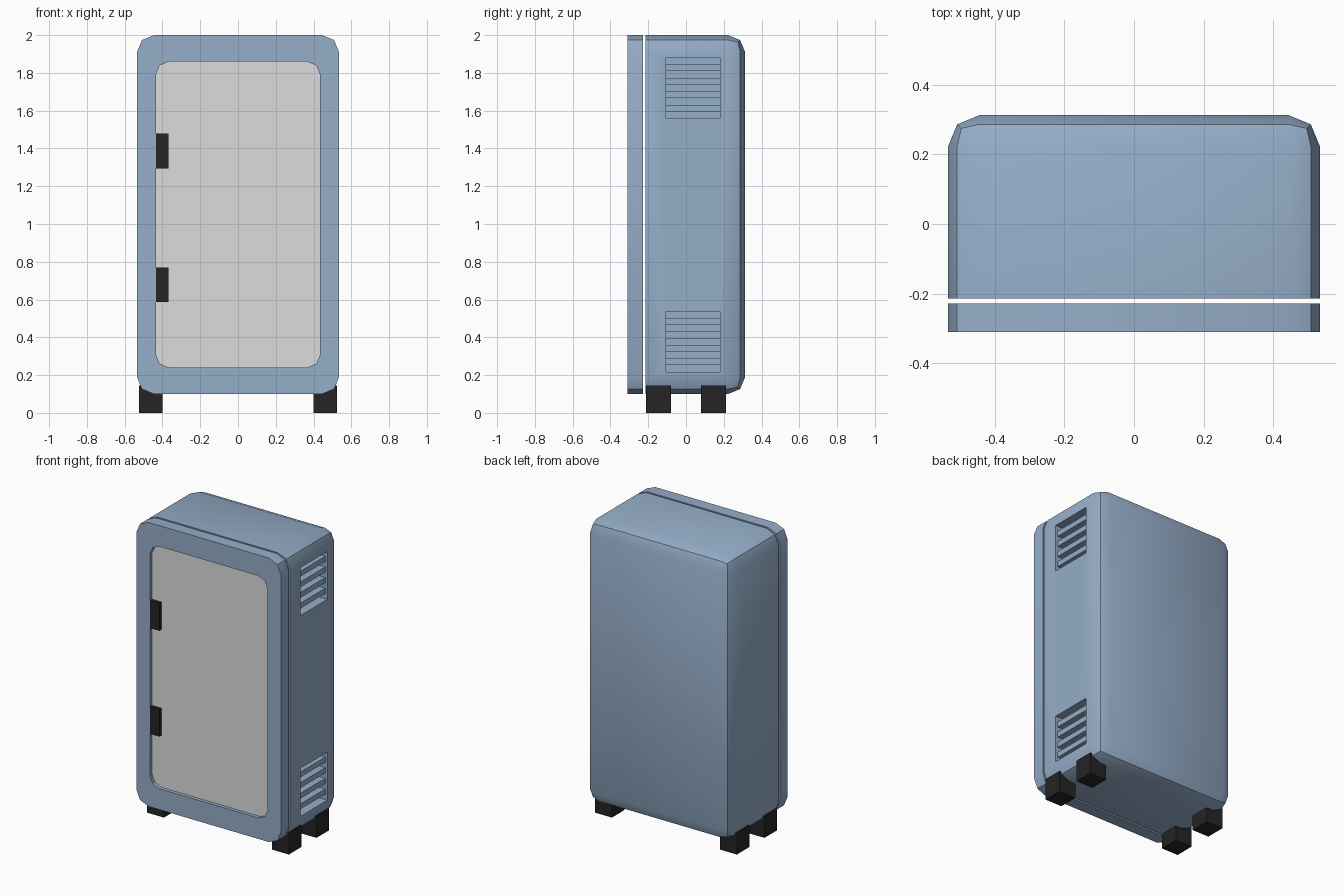
import bpy, bmesh, math
from mathutils import Matrix, Vector

if "Cube" in bpy.data.objects:
    bpy.data.objects.remove(bpy.data.objects["Cube"])


def material(name, rgb):
    m = bpy.data.materials.new(name)
    m.diffuse_color = (*rgb, 1)
    m.use_nodes = True
    m.node_tree.nodes["Principled BSDF"].inputs["Base Color"].default_value = m.diffuse_color
    return m


BLUE = material("steel blue", (0.30, 0.42, 0.58))
GRAY = material("light gray", (0.72, 0.72, 0.72))
BLACK = material("black rubber", (0.018, 0.018, 0.018))


def finish(name, bm, *mats):
    bmesh.ops.recalc_face_normals(bm, faces=bm.faces)
    me = bpy.data.meshes.new(name)
    bm.to_mesh(me)
    bm.free()
    for m in mats:
        me.materials.append(m)
    ob = bpy.data.objects.new(name, me)
    bpy.context.collection.objects.link(ob)
    return ob


def box_bm(lo, hi):
    lo, hi = Vector(lo), Vector(hi)
    bm = bmesh.new()
    bmesh.ops.create_cube(bm, size=1, matrix=Matrix.Translation((lo + hi) / 2)
                          @ Matrix.Diagonal((*(hi - lo), 1)))
    return bm


def box(name, lo, hi, mat):
    return finish(name, box_bm(lo, hi), mat)


def activate(ob):
    bpy.ops.object.select_all(action='DESELECT')
    ob.select_set(True)
    bpy.context.view_layer.objects.active = ob


def smooth(ob):
    activate(ob)
    bpy.ops.object.shade_smooth_by_angle(angle=math.radians(30))


W, Z0, Z1, R = 0.535, 0.10, 2.0, 0.09

# Cabinet body: every edge rounded except around the front face
FRONT = -0.215
bm = box_bm((-W, FRONT, Z0), (W, 0.313, Z1))
edges = [e for e in bm.edges if any(v.co.y > 0 for v in e.verts)]
bmesh.ops.bevel(bm, geom=edges, offset=R, segments=2, profile=0.5, affect='EDGES')
body = finish("cabinet_body", bm, BLUE)

# Vents on the right side: a pocket with four slats set inside
Y0, Y1, H = -0.105, 0.18, 0.32
for label, z in (("lower", 0.217), ("upper", 1.56)):
    cutter = box("vent_cutter", (W - 0.08, Y0, z), (W + 0.1, Y1, z + H), BLUE)
    cutter.hide_render = True
    activate(body)
    mod = body.modifiers.new("vent", 'BOOLEAN')
    mod.operation, mod.solver, mod.object = 'DIFFERENCE', 'EXACT', cutter
    bpy.ops.object.modifier_apply(modifier=mod.name)
    bpy.data.objects.remove(cutter)
    step = H / 9
    for i in range(4):
        zs = z + step * (2 * i + 1)
        box(f"{label}_vent_slat_{i + 1}", (W - 0.08, Y0, zs), (W - 0.015, Y1, zs + step), BLUE)
smooth(body)


# Door: rounded frame around a recessed gray panel
def loop(bm, w, z0, z1, r, y):
    pts = []
    for k, (sx, cz) in enumerate(((1, z1 - r), (-1, z1 - r), (-1, z0 + r), (1, z0 + r))):
        for j in range(3):
            a = math.radians(90 * k + 45 * j)
            pts.append(bm.verts.new((sx * (w - r) + r * math.cos(a), y, cz + r * math.sin(a))))
    return pts


bm = bmesh.new()
inner = (0.435, 0.24, 1.86, 0.07)
loops = [loop(bm, W, Z0, Z1, R, -0.228), loop(bm, W, Z0, Z1, R, -0.31),
         loop(bm, *inner, -0.31), loop(bm, *inner, -0.286)]
for a, b in zip(loops, loops[1:]):
    for i in range(12):
        j = (i + 1) % 12
        bm.faces.new((a[i], a[j], b[j], b[i]))
bm.faces.new(loops[0])
bm.faces.new(loops[-1]).material_index = 1
smooth(finish("door", bm, BLUE, GRAY))

# Hinges inside the door recess
for label, z0, z1 in (("lower", 0.587, 0.77), ("upper", 1.295, 1.48)):
    box(f"{label}_hinge", (-0.435, -0.308, z0), (-0.367, -0.28, z1), BLACK)

# Four square feet
for xs, side in ((-1, "left"), (1, "right")):
    for ys, end in ((-1, "front"), (1, "back")):
        xa, xb = sorted((xs * 0.40, xs * 0.525))
        ya, yb = sorted((ys * 0.08, ys * 0.212))
        box(f"{end}_{side}_foot", (xa, ya, 0), (xb, yb, 0.145), BLACK)
